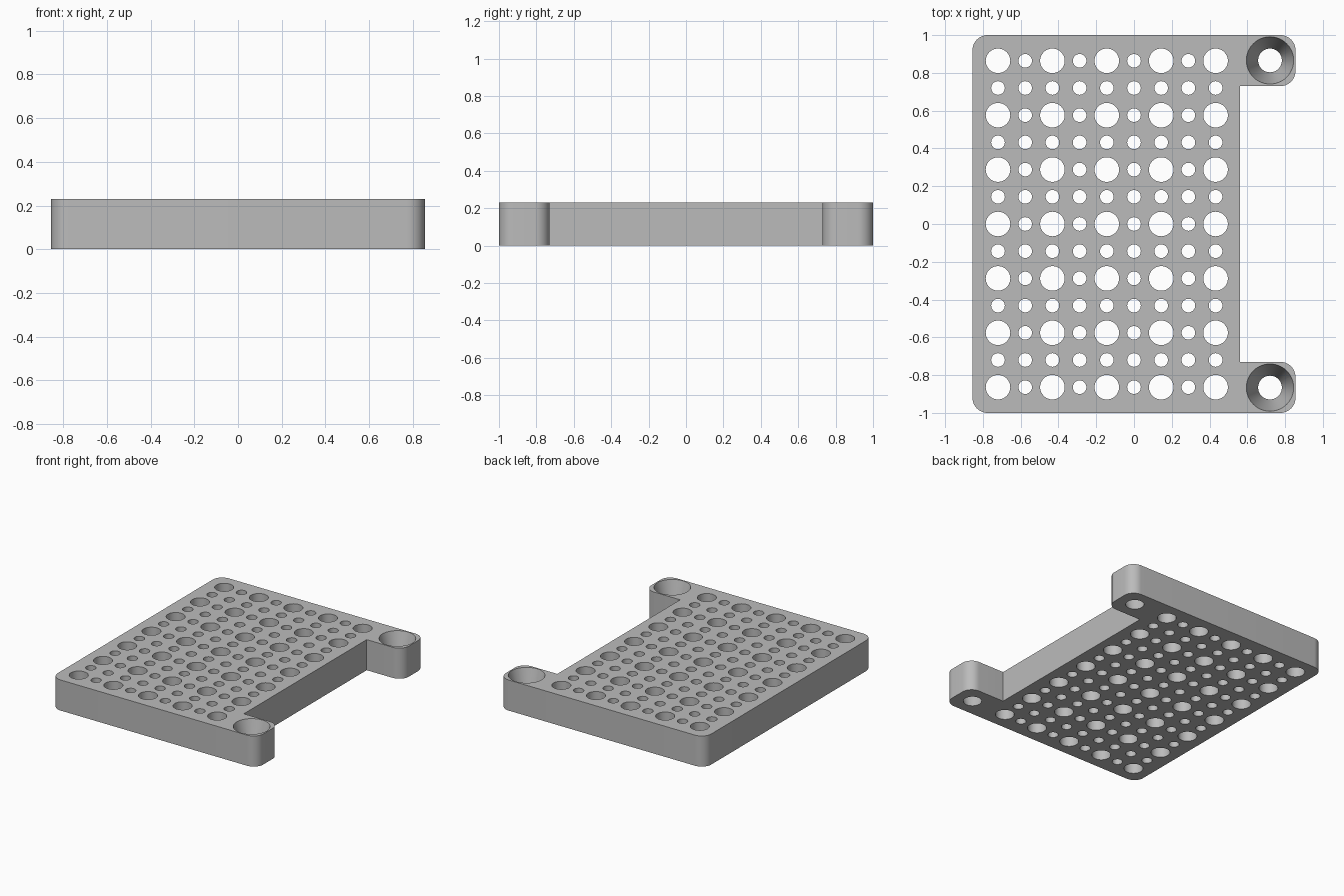
import bpy, bmesh, math
from mathutils import Matrix

cube = bpy.data.objects.get("Cube")
if cube:
    bpy.data.objects.remove(cube, do_unlink=True)

H = 0.23              # plate thickness
PITCH = 0.144         # hole grid spacing
EAR_X, EAR_Y = 0.72, 0.866

grey = bpy.data.materials.new("plain grey")
grey.use_nodes = True
colour = (0.5, 0.5, 0.5, 1)
grey.diffuse_color = colour
grey.node_tree.nodes["Principled BSDF"].inputs["Base Color"].default_value = colour


def make_object(name, bm):
    mesh = bpy.data.meshes.new(name)
    bmesh.ops.recalc_face_normals(bm, faces=bm.faces)
    bm.to_mesh(mesh)
    bm.free()
    obj = bpy.data.objects.new(name, mesh)
    obj.data.materials.append(grey)
    bpy.context.collection.objects.link(obj)
    return obj


# Plate: a C-shaped outline with rounded outer corners (x, y, radius)
half = [(0.56, 0.73, 0), (0.855, 0.73, 0.08), (0.855, 1, 0.08), (-0.855, 1, 0.08)]
outline = half + [(x, -y, r) for x, y, r in reversed(half)]
bm = bmesh.new()
points = []
for i, (x, y, r) in enumerate(outline):
    if r == 0:
        points.append((x, y))
        continue
    px, py, _ = outline[i - 1]
    nx, ny, _ = outline[(i + 1) % len(outline)]
    # unit steps towards both neighbours (all edges are axis aligned)
    ax, ay = [(d > 0) - (d < 0) for d in (px - x, py - y)]
    bx, by = [(d > 0) - (d < 0) for d in (nx - x, ny - y)]
    for k in range(13):
        t = math.pi / 2 * k / 12
        a, b = r * (1 - math.sin(t)), r * (1 - math.cos(t))
        points.append((x + ax * a + bx * b, y + ay * a + by * b))
base = bm.faces.new([bm.verts.new((x, y, 0)) for x, y in points])
top = bmesh.ops.extrude_face_region(bm, geom=[base])["geom"]
bmesh.ops.translate(bm, vec=(0, 0, H),
                    verts=[v for v in top if isinstance(v, bmesh.types.BMVert)])
plate = make_object("perforated_plate", bm)

# Cutters: grid of alternating holes and two tapered mounting holes
bm = bmesh.new()


def add_cutter(x, y, r_low, r_high, depth, segments):
    bmesh.ops.create_cone(bm, cap_ends=True, segments=segments, radius1=r_low,
                          radius2=r_high, depth=depth,
                          matrix=Matrix.Translation((x, y, H / 2)))


for col in range(9):
    for row in range(13):
        large = col % 2 == 0 and row % 2 == 0
        r = 0.065 if large else 0.036
        add_cutter(-0.72 + col * PITCH, (row - 6) * PITCH, r, r, H + 0.1, 40 if large else 32)
for side in (-1, 1):
    add_cutter(EAR_X, side * EAR_Y, 0.055, 0.133, H * 1.25, 64)
cutter = make_object("hole_cutter", bm)
cutter.hide_render = True

# Cut the holes, then drop the helper
holes = plate.modifiers.new("holes", 'BOOLEAN')
holes.operation = 'DIFFERENCE'
holes.solver = 'EXACT'
holes.object = cutter
bpy.ops.object.select_all(action='DESELECT')
plate.select_set(True)
bpy.context.view_layer.objects.active = plate
bpy.ops.object.modifier_apply(modifier="holes")
bpy.data.objects.remove(cutter, do_unlink=True)
bpy.ops.object.shade_smooth_by_angle(angle=math.radians(30))
